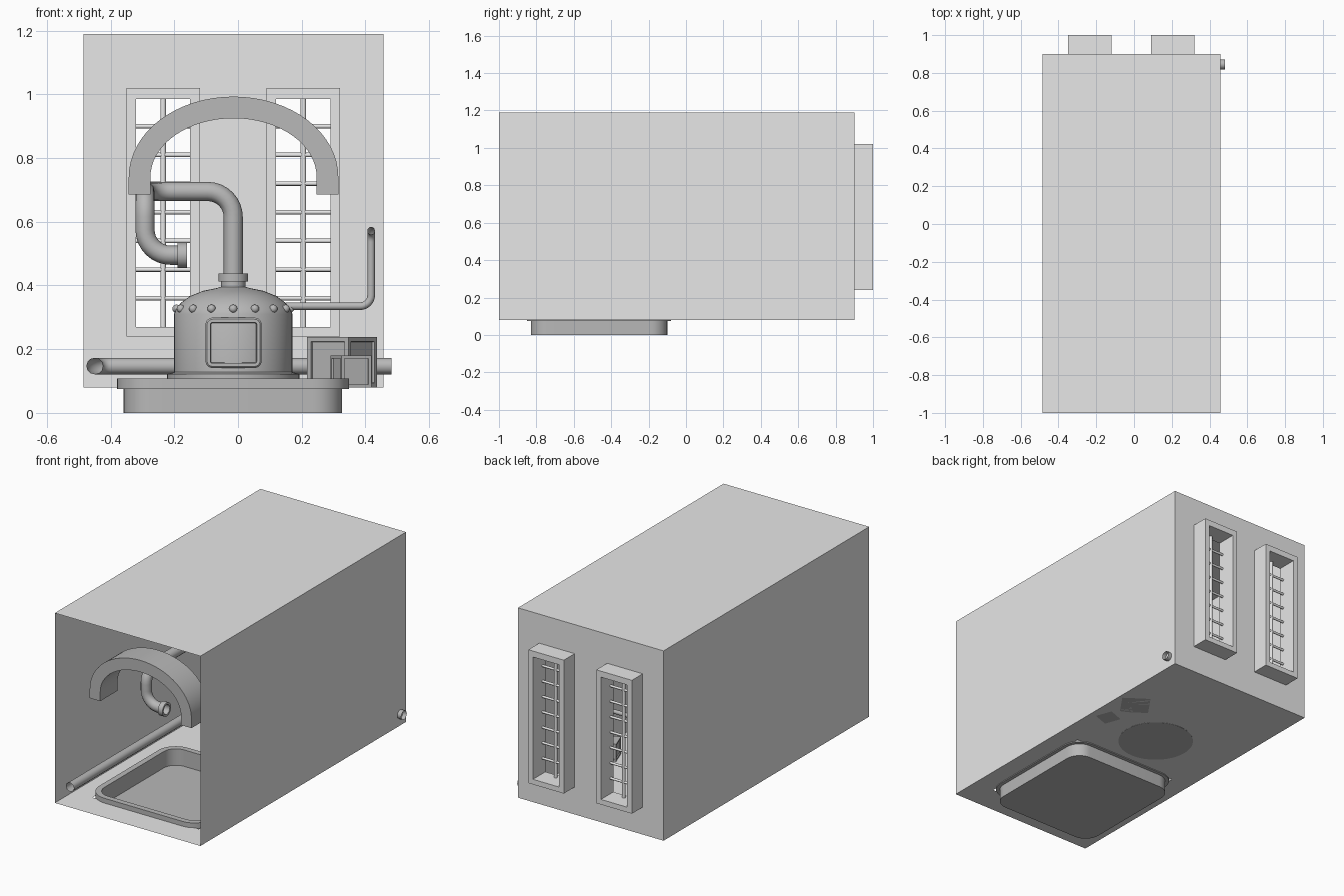
import bpy, bmesh, math
from mathutils import Vector, Matrix

cube = bpy.data.objects.get("Cube")
if cube:
    bpy.data.objects.remove(cube, do_unlink=True)


def material(name, value):
    mat = bpy.data.materials.new(name)
    mat.use_nodes = True
    colour = (value, value, value, 1)
    mat.diffuse_color = colour
    mat.node_tree.nodes["Principled BSDF"].inputs["Base Color"].default_value = colour
    return mat


LIGHT = material("light_grey", 0.8)
DARK = material("mid_grey", 0.48)


def finish(name, bm, mat, smooth=True):
    bmesh.ops.remove_doubles(bm, verts=bm.verts, dist=0.0001)
    bmesh.ops.recalc_face_normals(bm, faces=bm.faces)
    mesh = bpy.data.meshes.new(name)
    bm.to_mesh(mesh)
    bm.free()
    mesh.materials.append(mat)
    obj = bpy.data.objects.new(name, mesh)
    bpy.context.collection.objects.link(obj)
    if smooth:
        bpy.ops.object.select_all(action="DESELECT")
        obj.select_set(True)
        bpy.context.view_layer.objects.active = obj
        bpy.ops.object.shade_smooth_by_angle(angle=math.radians(35))
    return obj


def loft(bm, rings, cap_start=False, cap_end=False):
    loops = [[bm.verts.new(p) for p in ring] for ring in rings]
    for a, b in zip(loops, loops[1:]):
        for i in range(len(a)):
            j = (i + 1) % len(a)
            bm.faces.new((a[i], a[j], b[j], b[i]))
    if cap_start:
        bm.faces.new(loops[0])
    if cap_end:
        bm.faces.new(loops[-1])


def circle(radius, z, cx, cy, n=48):
    return [(cx + radius * math.cos(math.tau * i / n),
             cy + radius * math.sin(math.tau * i / n), z) for i in range(n)]


def rounded(cu, cv, hu, hv, r, place, steps=8):
    ring = []
    for k, (su, sv) in enumerate(((1, 1), (-1, 1), (-1, -1), (1, -1))):
        for i in range(steps + 1):
            a = math.pi / 2 * (k + i / steps)
            ring.append(place(cu + su * (hu - r) + r * math.cos(a),
                              cv + sv * (hv - r) + r * math.sin(a)))
    return ring


def panel(bm, us, vs, place, holes=()):
    for i in range(len(us) - 1):
        for j in range(len(vs) - 1):
            if (i, j) not in holes:
                corners = ((i, j), (i + 1, j), (i + 1, j + 1), (i, j + 1))
                bm.faces.new([bm.verts.new(place(us[a], vs[b])) for a, b in corners])


def pipe(name, points, radius, mat=DARK, bend=0.08, steps=8):
    """Round tube along a path whose corners are rounded off."""
    pts = [Vector(p) for p in points]
    path = [pts[0]]
    for a, b, c in zip(pts, pts[1:], pts[2:]):
        start = b + (a - b).normalized() * bend
        end = b + (c - b).normalized() * bend
        centre = start + end - b
        for i in range(steps + 1):
            t = math.pi / 2 * i / steps
            path.append(centre + (start - centre) * math.cos(t) + (end - centre) * math.sin(t))
    path.append(pts[-1])
    curve = bpy.data.curves.new(name, "CURVE")
    curve.dimensions = "3D"
    curve.bevel_depth = radius
    curve.bevel_resolution = 4
    spline = curve.splines.new("POLY")
    spline.points.add(len(path) - 1)
    for sp, p in zip(spline.points, path):
        sp.co = (*p, 1)
    curve.materials.append(mat)
    obj = bpy.data.objects.new(name, curve)
    bpy.context.collection.objects.link(obj)
    bpy.ops.object.select_all(action="DESELECT")
    obj.select_set(True)
    bpy.context.view_layer.objects.active = obj
    bpy.ops.object.convert(target="MESH")
    bpy.ops.object.shade_smooth_by_angle(angle=math.radians(50))


# Room shell: open front, floor hole for the basin, two window holes
X0, X1, Y0, Y1, Z0, Z1 = -0.485, 0.457, -1.0, 0.9, 0.08, 1.19
bm = bmesh.new()
panel(bm, [X0, -0.36, 0.327, X1], [Y0, -0.83, -0.1, Y1], lambda u, v: (u, v, Z0), {(1, 1)})
panel(bm, [X0, X1], [Y0, Y1], lambda u, v: (u, v, Z1))
panel(bm, [X0, -0.32, -0.15, 0.12, 0.29, X1], [Z0, 0.27, 0.985, Z1],
      lambda u, v: (u, Y1, v), {(1, 1), (3, 1)})
for x in (X0, X1):
    panel(bm, [Y0, Y1], [Z0, Z1], lambda u, v: (x, u, v))
finish("room_shell", bm, LIGHT, False)

# Windows: deep frames with round bars
for side, cx in (("right", -0.235), ("left", 0.205)):
    def rect(hx, z0, z1, y):
        return [(cx - hx, y, z0), (cx + hx, y, z0), (cx + hx, y, z1), (cx - hx, y, z1)]
    outer = [rect(0.115, 0.24, 1.02, y) for y in (0.885, 1.0)]
    inner = [rect(0.085, 0.27, 0.985, y) for y in (1.0, 0.885)]
    bm = bmesh.new()
    loft(bm, outer + inner + outer[:1])
    finish(side + "_window_frame", bm, LIGHT, False)
    pipe(side + "_window_upright", [(cx, 0.91, 0.27), (cx, 0.91, 0.985)], 0.009, LIGHT)
    for i in range(7):
        z = 0.36 + 0.09 * i
        pipe(side + "_window_bar", [(cx - 0.085, 0.91, z), (cx + 0.085, 0.91, z)], 0.007, LIGHT)

# Sunken basin with a raised rim
bm = bmesh.new()
loft(bm, [rounded(-0.016, -0.465, 0.343 + d, 0.365 + d, 0.09 + d, lambda u, v: (u, v, z))
          for d, z in ((0, 0), (0, 0.075), (0.021, 0.075), (0.021, 0.108),
                       (-0.012, 0.108), (-0.012, 0.012))], True, True)
finish("basin", bm, DARK)

# Arch over the basin
bm = bmesh.new()
def arch(a, b, y):
    curve = [(-0.014 - a * math.cos(math.pi * i / 32), y,
              0.74 + b * math.sin(math.pi * i / 32)) for i in range(33)]
    return [(-0.014 - a, y, 0.685)] + curve + [(-0.014 + a, y, 0.685)]
rows = [[bm.verts.new(p) for p in arch(a, b, y)]
        for a, b, y in ((0.329, 0.253, -0.88), (0.329, 0.253, -0.72),
                        (0.261, 0.185, -0.72), (0.261, 0.185, -0.88))]
for k in range(4):
    a, b = rows[k], rows[(k + 1) % 4]
    for i in range(len(a) - 1):
        bm.faces.new((a[i], a[i + 1], b[i + 1], b[i]))
for end in (0, -1):
    bm.faces.new([row[end] for row in rows])
finish("arch", bm, DARK)

# Boiler body, dome and neck
BX, BY = -0.015, 0.17
profile = [(0.208, 0.079), (0.208, 0.122), (0.186, 0.128), (0.186, 0.31), (0.18, 0.325),
           (0.165, 0.345), (0.135, 0.367), (0.095, 0.383), (0.05, 0.392), (0.038, 0.396),
           (0.038, 0.412), (0.047, 0.412), (0.047, 0.437), (0.028, 0.437)]
bm = bmesh.new()
loft(bm, [circle(r, z, BX, BY) for r, z in profile], True, True)
finish("boiler", bm, DARK)

# Rivets round the dome
bm = bmesh.new()
for i in range(16):
    a = math.tau * (i - 4) / 16
    spot = (BX + 0.178 * math.cos(a), BY + 0.178 * math.sin(a), 0.327)
    bmesh.ops.create_uvsphere(bm, u_segments=12, v_segments=8, radius=0.013,
                              matrix=Matrix.Translation(spot))
finish("boiler_rivets", bm, DARK)

# Boiler door frame
bm = bmesh.new()
loft(bm, [rounded(-0.014, 0.22, 0.088 - d, 0.079 - d, 0.022 - d, lambda u, v: (u, y, v))
          for d, y in ((0, 0.04), (0, -0.03), (0.005, -0.035), (0.015, -0.035), (0.018, 0.01))])
finish("boiler_door_frame", bm, DARK)

# Pipework
pipe("feed_pipe", [(BX, BY, 0.43), (BX, BY, 0.695), (-0.292, BY, 0.695),
                   (-0.292, -0.43, 0.695), (-0.292, -0.43, 0.495), (-0.165, -0.43, 0.495)], 0.03)
bm = bmesh.new()
turn = Matrix.Translation((-0.19, -0.43, 0.495)) @ Matrix.Rotation(math.pi / 2, 4, "Y")
loft(bm, [[turn @ Vector(p) for p in circle(r, z, 0, 0, 24)]
          for r, z in ((0.03, 0), (0.04, 0), (0.04, 0.03), (0.028, 0.03), (0.028, -0.02))])
finish("spout_collar", bm, DARK)
pipe("drain_pipe", [(-0.45, -0.91, 0.147), (-0.45, 0.845, 0.147), (0.482, 0.845, 0.147)],
     0.026, bend=0.05)
pipe("side_pipe", [(0.15, BY, 0.335), (0.418, BY, 0.335), (0.418, BY, 0.572),
                   (0.418, BY - 0.06, 0.572)], 0.012, bend=0.035)


# Crates with recessed side panels
def crate(name, x, y, size, angle):
    bm = bmesh.new()
    bmesh.ops.create_cube(bm, size=size, matrix=Matrix.Translation((x, y, Z0 + size / 2))
                          @ Matrix.Rotation(math.radians(angle), 4, "Z"))
    bmesh.ops.recalc_face_normals(bm, faces=bm.faces)
    sides = [f for f in bm.faces if abs(f.normal.z) < 0.5]
    bmesh.ops.inset_individual(bm, faces=sides, thickness=size * 0.13)
    bmesh.ops.inset_individual(bm, faces=sides, thickness=0.0005, depth=-size * 0.06)
    finish(name, bm, DARK, False)


crate("large_crate", 0.327, 0.4, 0.158, -35)
crate("small_crate", 0.355, 0.2, 0.1, 20)
